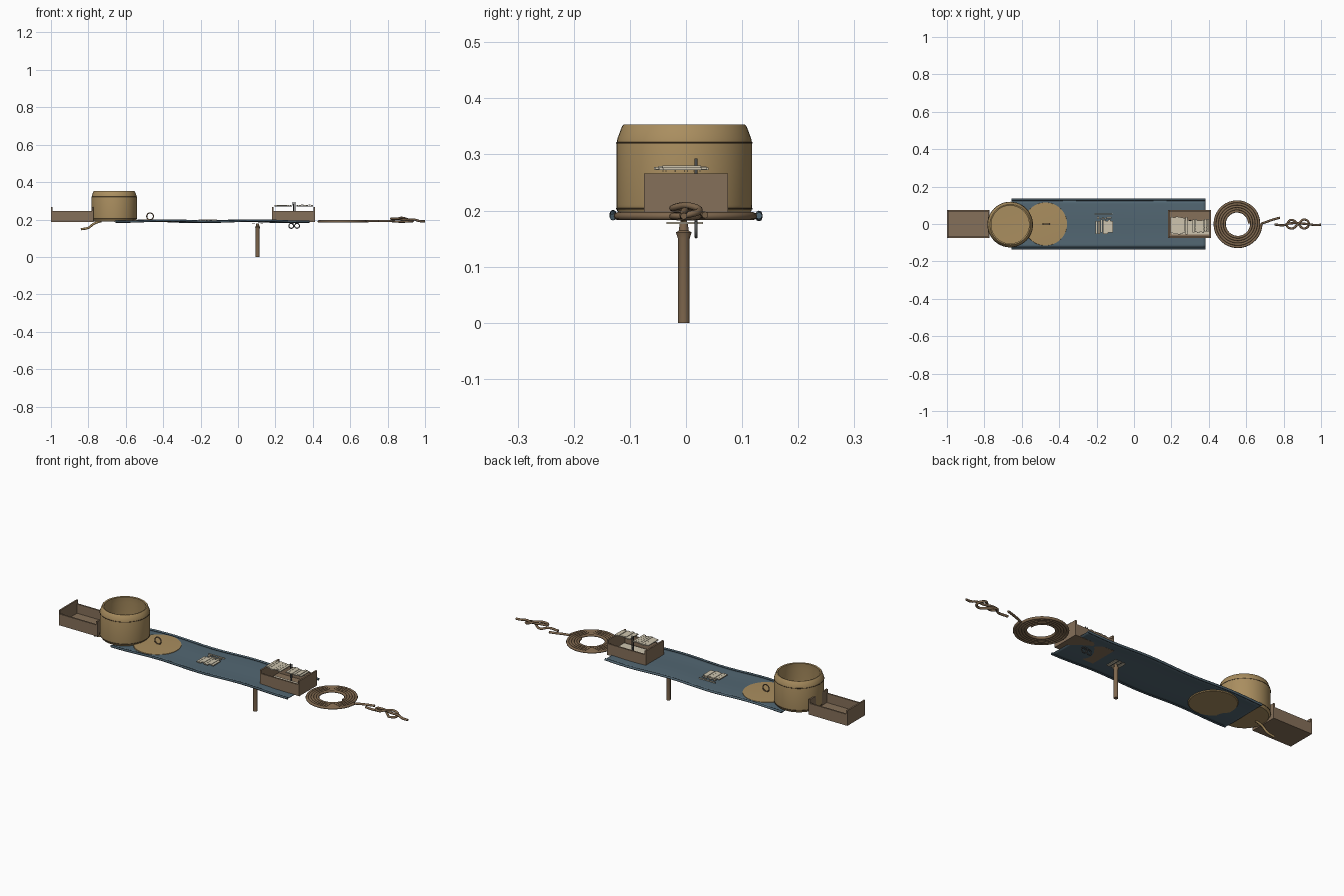
import bpy, bmesh, math, random
from mathutils import Vector

if "Cube" in bpy.data.objects:
    bpy.data.objects.remove(bpy.data.objects["Cube"])

random.seed(4)


def mat(name, r, g, b):
    m = bpy.data.materials.new(name)
    m.diffuse_color = (r, g, b, 1)
    m.use_nodes = True
    m.node_tree.nodes["Principled BSDF"].inputs["Base Color"].default_value = m.diffuse_color
    return m


TAN = mat("tan bark", 0.40, 0.27, 0.115)
GROOVE = mat("dark groove", 0.07, 0.045, 0.022)
WOOD = mat("brown wood", 0.235, 0.16, 0.10)
ROPE = mat("rope brown", 0.21, 0.135, 0.075)
CLOTH = mat("blue cloth", 0.085, 0.135, 0.17)
HEM = mat("dark blue hem", 0.055, 0.09, 0.115)
CREAM = mat("cream paper", 0.62, 0.56, 0.43)
METAL = mat("dark metal", 0.08, 0.085, 0.085)


def finish(bm, name, material, smooth=False):
    bmesh.ops.recalc_face_normals(bm, faces=bm.faces)
    me = bpy.data.meshes.new(name)
    bm.to_mesh(me)
    bm.free()
    ob = bpy.data.objects.new(name, me)
    bpy.context.collection.objects.link(ob)
    me.materials.append(material)
    if smooth:
        bpy.context.view_layer.objects.active = ob
        ob.select_set(True)
        bpy.ops.object.shade_smooth_by_angle(angle=math.radians(35))
        ob.select_set(False)
    return ob


def boxes(name, spans, material):
    """One object from boxes given as (x0, x1, y0, y1, z0, z1)."""
    bm = bmesh.new()
    for x0, x1, y0, y1, z0, z1 in spans:
        vs = bmesh.ops.create_cube(bm, size=1)["verts"]
        for v in vs:
            v.co = Vector(((x0 + x1) / 2 + v.co.x * (x1 - x0),
                           (y0 + y1) / 2 + v.co.y * (y1 - y0),
                           (z0 + z1) / 2 + v.co.z * (z1 - z0)))
    return finish(bm, name, material)


def lathe(name, profile, centre, material, n=48):
    bm = bmesh.new()
    rings = []
    for r, z in profile:
        if r == 0:
            rings.append([bm.verts.new((centre[0], centre[1], z))] * n)
        else:
            rings.append([bm.verts.new((centre[0] + r * math.cos(a * math.tau / n),
                                        centre[1] + r * math.sin(a * math.tau / n), z))
                          for a in range(n)])
    for a, b in zip(rings, rings[1:]):
        for i in range(n):
            j = (i + 1) % n
            quad = list(dict.fromkeys([a[i], a[j], b[j], b[i]]))
            if len(quad) > 2:
                bm.faces.new(quad)
    return finish(bm, name, material, True)


def tube(name, points, radius, material, cyclic=False, smooth_path=False):
    cu = bpy.data.curves.new(name, "CURVE")
    cu.dimensions = "3D"
    cu.bevel_depth = radius
    cu.bevel_resolution = 2
    cu.use_fill_caps = True
    cu.resolution_u = 6
    sp = cu.splines.new("BEZIER" if smooth_path else "POLY")
    if smooth_path:
        sp.bezier_points.add(len(points) - 1)
        for bp, p in zip(sp.bezier_points, points):
            bp.co = p
            bp.handle_left_type = bp.handle_right_type = "AUTO"
    else:
        sp.points.add(len(points) - 1)
        for sp_pt, p in zip(sp.points, points):
            sp_pt.co = (*p, 1)
    sp.use_cyclic_u = cyclic
    cu.materials.append(material)
    ob = bpy.data.objects.new(name, cu)
    bpy.context.collection.objects.link(ob)
    return ob


def ring_xz(name, x, y, z, r, thick, material):
    pts = [(x + r * math.cos(i * math.tau / 24), y, z + r * math.sin(i * math.tau / 24))
           for i in range(24)]
    return tube(name, pts, thick, material, cyclic=True)


# Long cloth with gentle waves and rolled hems
def cloth_z(x, y):
    return 0.19 + 0.0035 * math.sin(x * 13 + 0.8 + y * 5) + 0.001 * math.sin(y * 30)


X0, X1, NX, NY = -0.655, 0.383, 60, 12
bm = bmesh.new()
grid = []
for i in range(NX + 1):
    x = X0 + (X1 - X0) * i / NX
    row = []
    for j in range(NY + 1):
        y = -0.13 + 0.26 * j / NY
        row.append(bm.verts.new((x, y, cloth_z(x, y))))
    grid.append(row)
for i in range(NX):
    for j in range(NY):
        bm.faces.new((grid[i][j], grid[i + 1][j], grid[i + 1][j + 1], grid[i][j + 1]))
cloth = finish(bm, "cloth", CLOTH, True)
sol = cloth.modifiers.new("thickness", "SOLIDIFY")
sol.thickness = 0.003
sol.offset = 0
for name, y, m in (("front_hem", -0.13, HEM), ("back_hem", 0.13, CLOTH)):
    path = [(X0 + (X1 - X0) * i / NX, y, cloth_z(X0 + (X1 - X0) * i / NX, y) + 0.001)
            for i in range(NX + 1)]
    tube(name, path, 0.006, m)

# Round open container with tapered shoulder
C = (-0.662, -0.003)
lathe("round_box", [(0, 0.188), (0.112, 0.19), (0.12, 0.2), (0.121, 0.21), (0.121, 0.319),
                    (0.119, 0.329), (0.111, 0.35), (0.108, 0.353), (0.101, 0.351),
                    (0.105, 0.322), (0.105, 0.212), (0, 0.21)], C, TAN)
for name, z in (("upper_groove", 0.3205), ("lower_groove", 0.203)):
    pts = [(C[0] + 0.1205 * math.cos(i * math.tau / 48),
            C[1] + 0.1205 * math.sin(i * math.tau / 48), z) for i in range(48)]
    tube(name, pts, 0.0015, GROOVE, cyclic=True)
tube("hanging_strap", [(-0.73, -0.004, 0.192), (-0.77, -0.004, 0.178),
                       (-0.80, -0.004, 0.156), (-0.84, -0.004, 0.148)],
     0.006, TAN, smooth_path=True)

# Flat lid with ring handle
lathe("lid", [(0, 0.186), (0.112, 0.186), (0.116, 0.19), (0.115, 0.196), (0, 0.2)],
      (-0.473, 0), TAN)
ring_xz("lid_ring", -0.47, 0, 0.217, 0.018, 0.003, ROPE)


# Two open trays with tall end boards
def tray(name, x0, x1):
    y, t = 0.075, 0.008
    boxes(name, [(x0, x1, -y, y, 0.186, 0.197),
                 (x0, x0 + t, -y, y, 0.187, 0.266), (x1 - t, x1, -y, y, 0.187, 0.266),
                 (x0 + t, x1 - t, -y, -y + t, 0.187, 0.246),
                 (x0 + t, x1 - t, y - t, y, 0.187, 0.246)], WOOD)


tray("left_tray", -1.0, -0.772)
tray("right_tray", 0.183, 0.412)


# Cream slips with ragged ends and dark stitching
def slip(name, x0, x1, y0, y1, z, strips, stitch=True):
    parts, lines = [], []
    w = (x1 - x0) / strips
    for i in range(strips):
        a, b = random.uniform(-0.006, 0.006), random.uniform(-0.006, 0.006)
        h = random.uniform(0, 0.003)
        xa = x0 + i * w
        parts.append((xa, xa + w * 0.93, y0 + a, y1 + b, z + h, z + h + 0.005))
    for k in range(4):
        y = y0 + (y1 - y0) * (k + 0.5) / 4
        lines.append((x0, x1, y - 0.0008, y + 0.0008, z - 0.002, z - 0.0005))
    boxes(name, parts, CREAM)
    if stitch:
        boxes(name + "_thread", lines, METAL)


slip("cloth_slip", -0.207, -0.112, -0.05, 0.02, 0.193, 7, False)
slip("cloth_slip_upper", -0.198, -0.12, 0.024, 0.036, 0.193, 6, False)
boxes("cloth_slip_bar", [(-0.21, -0.115, 0.052, 0.055, 0.193, 0.199)], CREAM)
slip("tray_slip_left", 0.196, 0.288, -0.052, 0.036, 0.272, 7)
slip("tray_slip_right", 0.312, 0.402, -0.044, 0.022, 0.272, 7)
boxes("inner_slip", [(0.2, 0.4, -0.055, 0.02, 0.198, 0.203)], CREAM)

# Shears standing upright through the tray
for s in (-1, 1):
    ring_xz("shears_grip", 0.3 + s * 0.0155, 0.018, 0.166, 0.013, 0.0028, METAL)
    tube("shears_blade", [(0.3 + s * 0.008, 0.018, 0.177), (0.3 - s * 0.003, 0.018, 0.22),
                          (0.3 - s * 0.005, 0.018, 0.293)], 0.0028, METAL)

# Stake below the cloth, with a small cream tag at its head
lathe("stake", [(0, 0), (0.0105, 0), (0.0105, 0.15), (0.014, 0.161), (0.009, 0.164),
                (0.007, 0.178), (0, 0.178)], (0.105, -0.004), ROPE, 20)
boxes("stake_tag", [(0.075 + i * 0.022, 0.09 + i * 0.022, -0.035, 0.03, 0.176, 0.18)
                    for i in range(3)], CREAM)

# Flat rope coil with loose tail
TURNS, STEPS = 5, 36
spiral = []
for i in range(TURNS * STEPS + 1):
    r = 0.063 + 0.064 * i / (TURNS * STEPS)
    a = i * math.tau / STEPS
    spiral.append((0.553 + r * math.cos(a), 0.002 + r * math.sin(a), 0.19))
tube("rope_coil", spiral, 0.0072, ROPE)
tube("rope_tail", [(0.68, 0.002, 0.19), (0.71, 0.012, 0.192), (0.745, 0.024, 0.192),
                   (0.78, 0.034, 0.192)], 0.006, ROPE, smooth_path=True)

# Loose knot of rope
tube("rope_knot", [(0.752, -0.003, 0.192), (0.81, -0.004, 0.192), (0.84, 0.022, 0.19),
                   (0.877, 0, 0.188), (0.91, -0.024, 0.19), (0.935, 0, 0.192),
                   (0.912, 0.024, 0.2), (0.877, 0, 0.209), (0.845, -0.024, 0.204),
                   (0.818, -0.006, 0.205), (0.845, 0.004, 0.205), (0.9, 0.002, 0.198),
                   (0.94, -0.002, 0.2), (0.97, -0.006, 0.192), (1.0, -0.004, 0.19)],
     0.006, ROPE, smooth_path=True)
